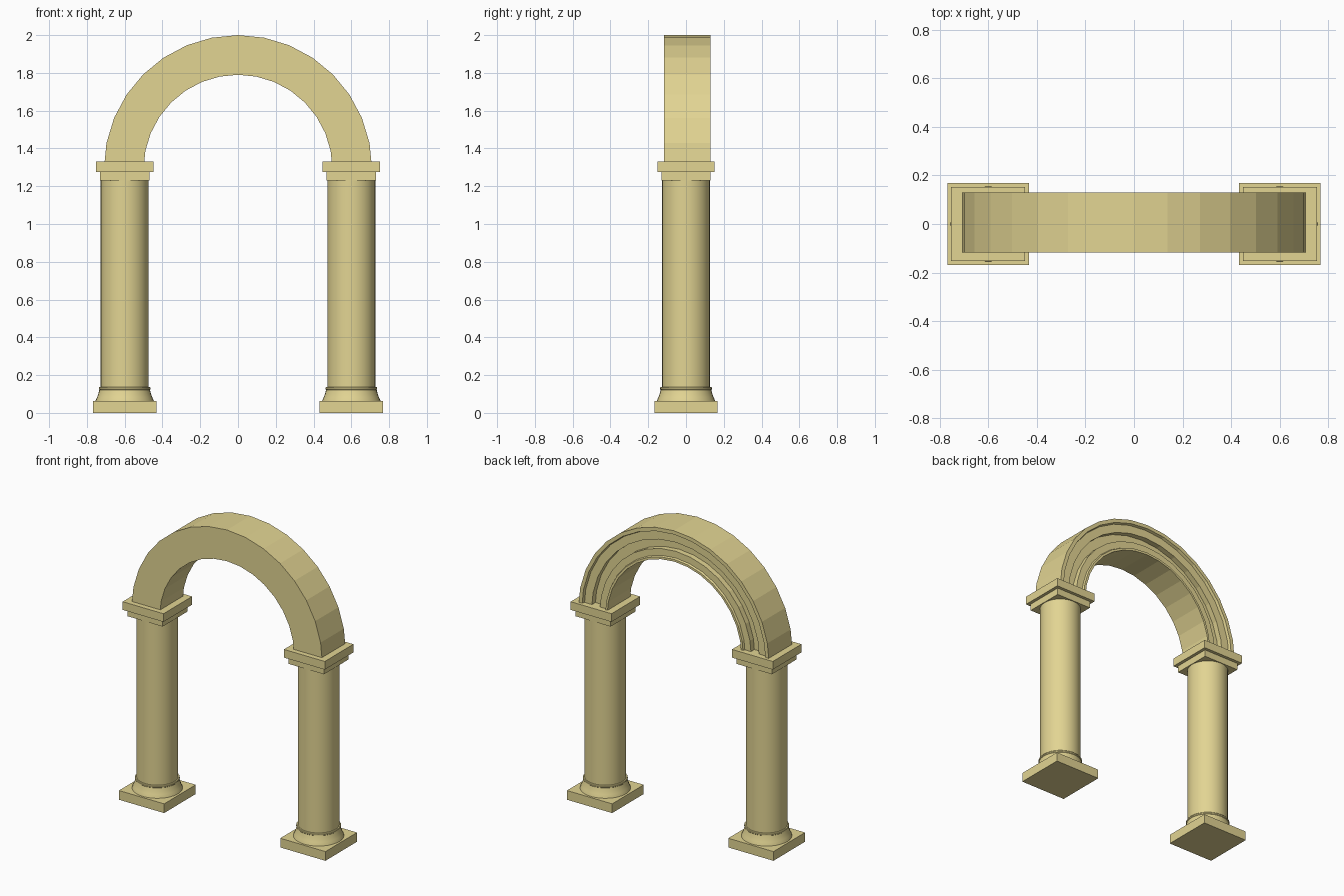
import bpy, bmesh, math

if "Cube" in bpy.data.objects:
    bpy.data.objects.remove(bpy.data.objects["Cube"])

mat = bpy.data.materials.new("sandstone")
mat.diffuse_color = (0.76, 0.66, 0.29, 1)
mat.use_nodes = True
mat.node_tree.nodes["Principled BSDF"].inputs["Base Color"].default_value = mat.diffuse_color


def finish(name, bm, smooth=False):
    bmesh.ops.recalc_face_normals(bm, faces=bm.faces)
    me = bpy.data.meshes.new(name)
    bm.to_mesh(me)
    bm.free()
    me.materials.append(mat)
    ob = bpy.data.objects.new(name, me)
    bpy.context.collection.objects.link(ob)
    if smooth:
        bpy.ops.object.select_all(action='DESELECT')
        ob.select_set(True)
        bpy.context.view_layer.objects.active = ob
        bpy.ops.object.shade_smooth_by_angle(angle=math.radians(30))
    return ob


def slab(name, x, half, z0, z1):
    bm = bmesh.new()
    bmesh.ops.create_cube(bm, size=1)
    for v in bm.verts:
        v.co = (x + v.co.x * 2 * half, v.co.y * 2 * half,
                z0 + (v.co.z + 0.5) * (z1 - z0))
    return finish(name, bm)


def sweep(bm, rings, closed):
    # Bridge successive vertex rings; "closed" joins the last ring to the first
    n = len(rings[0])
    pairs = list(zip(rings, rings[1:] + rings[:1] if closed else rings[1:]))
    for a, b in pairs:
        for i in range(n):
            j = (i + 1) % n
            bm.faces.new((a[i], a[j], b[j], b[i]))
    if not closed:
        bm.faces.new(rings[0])
        bm.faces.new(rings[-1])


def lathe(name, x, profile, sides=32):
    bm = bmesh.new()
    rings = [[bm.verts.new((x + r * math.cos(2 * math.pi * i / sides),
                            r * math.sin(2 * math.pi * i / sides), z))
              for i in range(sides)] for r, z in profile]
    sweep(bm, rings, False)
    return finish(name, bm, True)


# Columns: plinth, flared base with ring, shaft and two-step capital
for side, x in (("left", -0.6), ("right", 0.6)):
    slab(side + "_plinth", x, 0.168, 0, 0.062)
    lathe(side + "_base", x, [(0.156, 0.055), (0.154, 0.065), (0.146, 0.083),
                              (0.139, 0.103), (0.134, 0.122), (0.137, 0.125),
                              (0.137, 0.133), (0.134, 0.137), (0.12, 0.138)])
    lathe(side + "_shaft", x, [(0.127, 0.1), (0.127, 1.24)])
    slab(side + "_capital_neck", x, 0.131, 1.23, 1.28)
    slab(side + "_abacus", x, 0.152, 1.275, 1.33)

# Arch: plain front, moulded back with raised rim and a channel (radius, y)
section = [(0.50, -0.117), (0.71, -0.117), (0.71, 0.13), (0.685, 0.13),
           (0.68, 0.112), (0.625, 0.112), (0.625, 0.075), (0.565, 0.075),
           (0.565, 0.112), (0.52, 0.112), (0.515, 0.125), (0.50, 0.125)]
bm = bmesh.new()
STEPS = 16
rings = []
for k in range(STEPS + 1):
    a = math.pi * k / STEPS
    rings.append([bm.verts.new((r * math.cos(a), y, 1.29 + r * math.sin(a)))
                  for r, y in section])
sweep(bm, rings, False)
finish("arch", bm)
